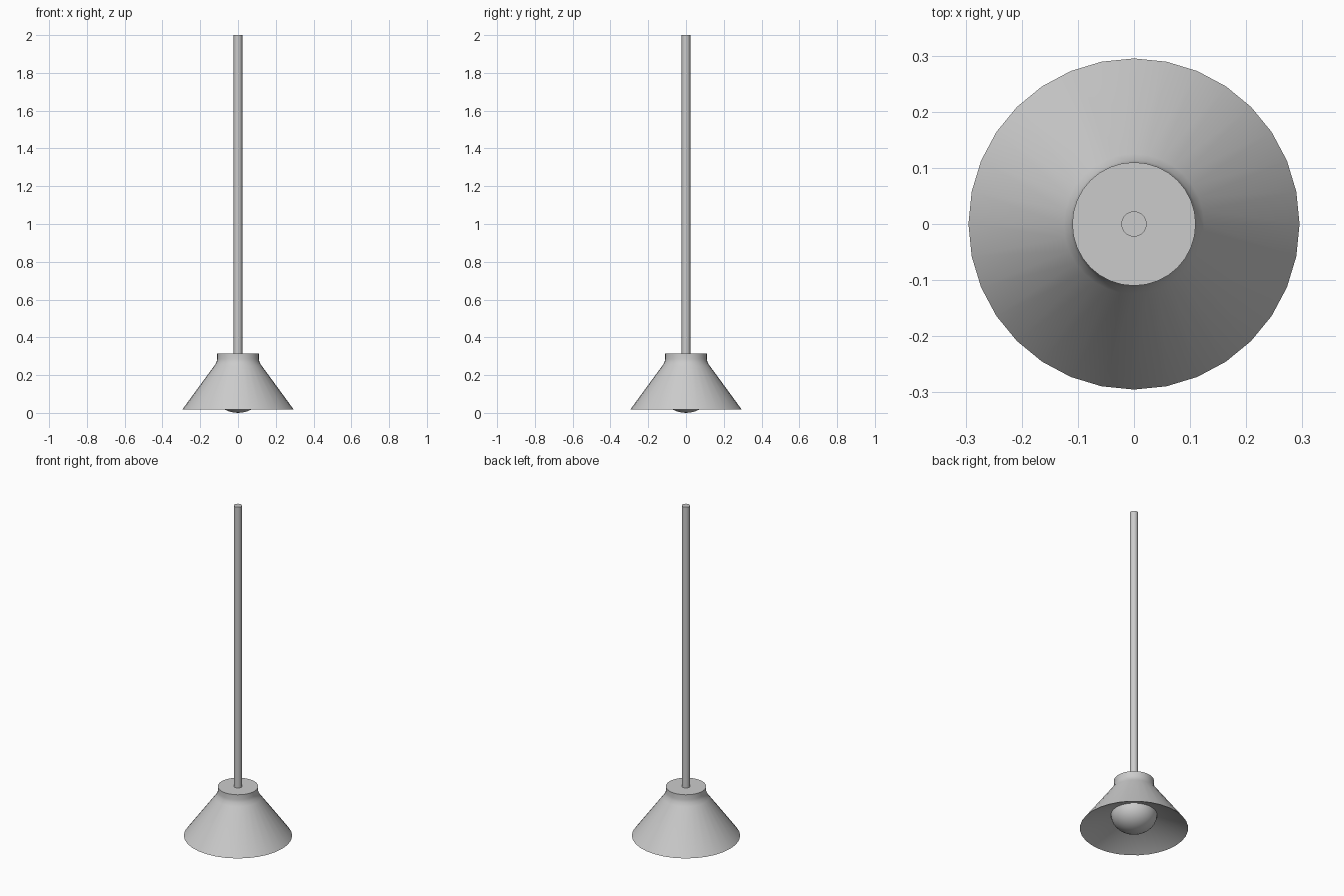
import bpy, bmesh, math

if "Cube" in bpy.data.objects:
    bpy.data.objects.remove(bpy.data.objects["Cube"])

SIDES = 32


def lathe(name, profile, sides=SIDES, angle=35):
    """Spin (radius, z) points around z; radius 0 makes a pole."""
    bm = bmesh.new()
    rings = []
    for r, z in profile:
        if r == 0:
            rings.append([bm.verts.new((0, 0, z))] * sides)
        else:
            rings.append([bm.verts.new((r * math.cos(2 * math.pi * i / sides),
                                        r * math.sin(2 * math.pi * i / sides), z))
                          for i in range(sides)])
    for a, b in zip(rings, rings[1:]):
        for i in range(sides):
            j = (i + 1) % sides
            bm.faces.new(list(dict.fromkeys((a[i], a[j], b[j], b[i]))))
    bmesh.ops.recalc_face_normals(bm, faces=bm.faces)
    mesh = bpy.data.meshes.new(name)
    bm.to_mesh(mesh)
    bm.free()
    obj = bpy.data.objects.new(name, mesh)
    bpy.context.collection.objects.link(obj)
    bpy.ops.object.select_all(action='DESELECT')
    obj.select_set(True)
    bpy.context.view_layer.objects.active = obj
    bpy.ops.object.shade_smooth_by_angle(angle=math.radians(angle))
    return obj


# Conical shade with a collar and flat cap, and a shallow reflector underneath
lathe("shade", [(0, 0.104), (0.125, 0.104), (0.295, 0.018), (0.125, 0.25), (0.114, 0.268),
                (0.110, 0.285), (0.110, 0.314), (0, 0.314)])

# Hanging rod
lathe("rod", [(0, 0.31), (0.0225, 0.31), (0.0225, 2.0), (0, 2.0)])

# Domed bulb below the reflector
bulb = [(0, 0)]
for k in range(1, 9):
    t = math.radians(k * 11.25)
    bulb.append((0.126 * math.sin(t), 0.104 * (1 - math.cos(t))))
lathe("bulb", bulb, angle=50)
